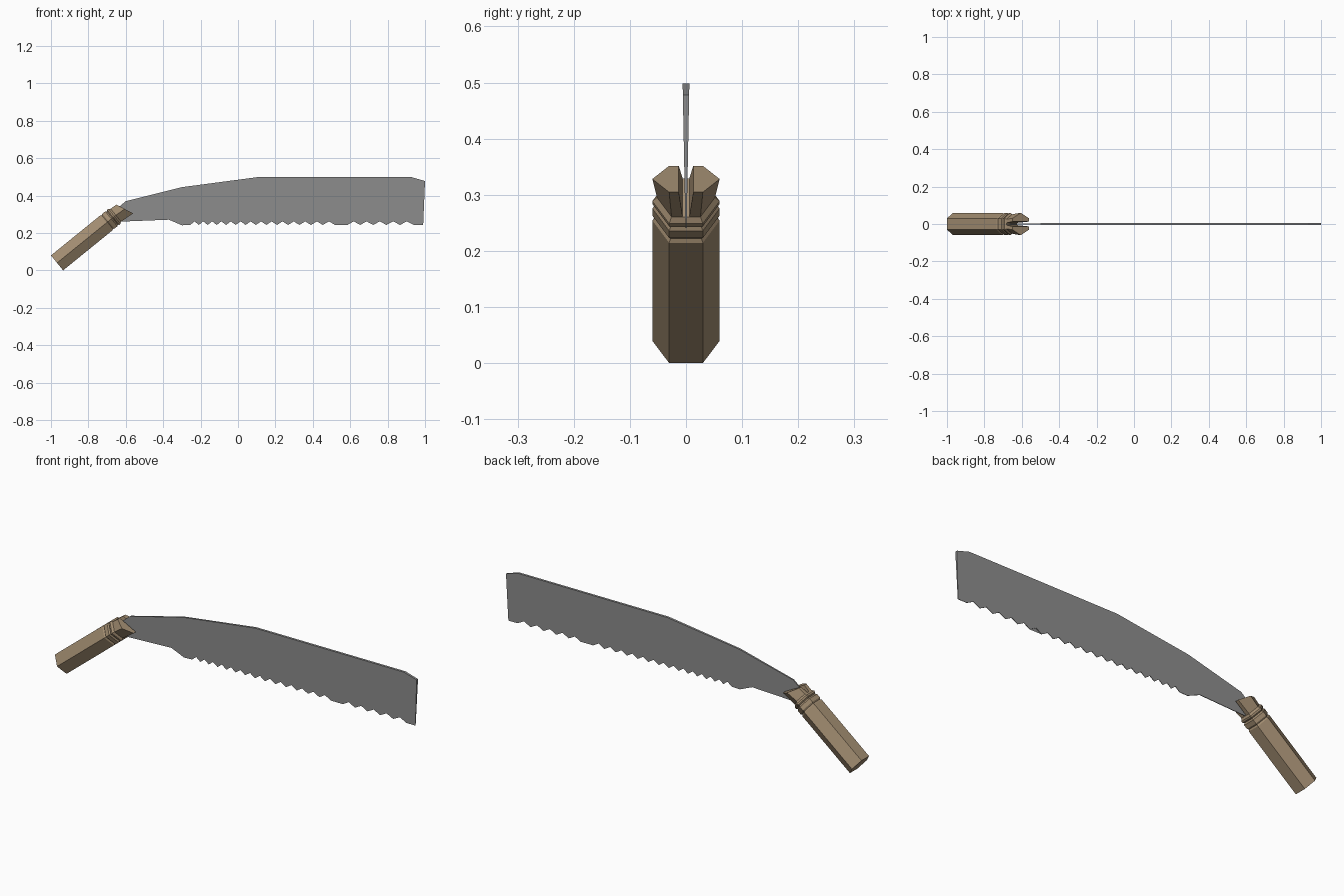
import bpy, bmesh, math
from mathutils import Vector

if "Cube" in bpy.data.objects:
    bpy.data.objects.remove(bpy.data.objects["Cube"])


def material(name, rgb):
    m = bpy.data.materials.new(name)
    m.diffuse_color = (*rgb, 1)
    m.use_nodes = True
    m.node_tree.nodes["Principled BSDF"].inputs["Base Color"].default_value = m.diffuse_color
    return m


def finish(bm, name, mat):
    bmesh.ops.recalc_face_normals(bm, faces=bm.faces[:])
    me = bpy.data.meshes.new(name)
    bm.to_mesh(me)
    bm.free()
    me.materials.append(mat)
    ob = bpy.data.objects.new(name, me)
    bpy.context.collection.objects.link(ob)
    return ob


steel = material("grey steel", (0.27, 0.27, 0.27))
wood = material("tan wood", (0.36, 0.265, 0.165))

# Blade outline: spine from handle to tip, then teeth back along the edge
outline = [(-0.67, 0.27), (-0.66, 0.32), (-0.6, 0.37), (-0.3, 0.445), (0.1, 0.498),
           (0.93, 0.498), (1.0, 0.478), (0.99, 0.243), (0.94, 0.243)]
teeth, left, right = 20, -0.255, 0.94
for i in range(teeth, 0, -1):
    def edge(k):
        u = k / teeth
        return left + (right - left) * (0.75 * u + 0.25 * u * u)
    outline.append((edge(i - 0.5), 0.262))
    outline.append((edge(i - 1), 0.243))
outline += [(-0.3, 0.241), (-0.37, 0.271), (-0.62, 0.261)]

# Blade: thick spine tapering to a thin toothed edge
bm = bmesh.new()
sides = []
for s in (-1, 1):
    sides.append([bm.verts.new((x, s * (0.001 + 0.005 * (z - 0.24) / 0.258), z))
                  for x, z in outline])
n = len(outline)
for i in range(n):
    j = (i + 1) % n
    bm.faces.new((sides[0][i], sides[0][j], sides[1][j], sides[1][i]))
caps = [bm.faces.new(side) for side in sides]
bmesh.ops.triangulate(bm, faces=caps)
finish(bm, "blade", steel)

# Handle: six-sided grip with grooves, then a split flared collar
BASE = Vector((-0.9675, 0, 0.04))
AXIS = Vector((0.776, 0, 0.63))
UP = Vector((-0.63, 0, 0.776))
P = 0.0515
# (distance top, distance bottom, half height top, half height bottom, width scale, slot half width)
rings = [(t, t, P * k, P * k, k, g) for t, k, g in (
    (0, 1, 0), (0.34, 1, 0), (0.347, 0.91, 0), (0.354, 1, 0), (0.374, 1, 0),
    (0.381, 0.9, 0), (0.387, 1, 0), (0.395, 1, 0), (0.405, 0.86, 0), (0.405, 0.86, 0.006))]
rings.append((0.443, 0.483, 0.042, 0.051, 1, 0.013))

bm = bmesh.new()
for s in (-1, 1):
    prev = None
    for k, (tt, tb, pt, pb, w, g) in enumerate(rings):
        section = [(tt, g, pt), (tt, 0.03 * w, pt), ((tt + tb) / 2, 0.06 * w, (pt - pb) / 2),
                   (tb, 0.03 * w, -pb), (tb, g, -pb)]
        ring = [bm.verts.new(BASE + AXIS * t + UP * p + Vector((0, s * y, 0)))
                for t, y, p in section]
        if prev:
            for i in range(4):
                bm.faces.new((prev[i], prev[i + 1], ring[i + 1], ring[i]))
            if g:  # inner wall of the blade slot
                bm.faces.new((prev[4], prev[0], ring[0], ring[4]))
        if k in (0, len(rings) - 1):
            bm.faces.new(ring)
        prev = ring
bmesh.ops.remove_doubles(bm, verts=bm.verts[:], dist=1e-5)
finish(bm, "handle", wood)
